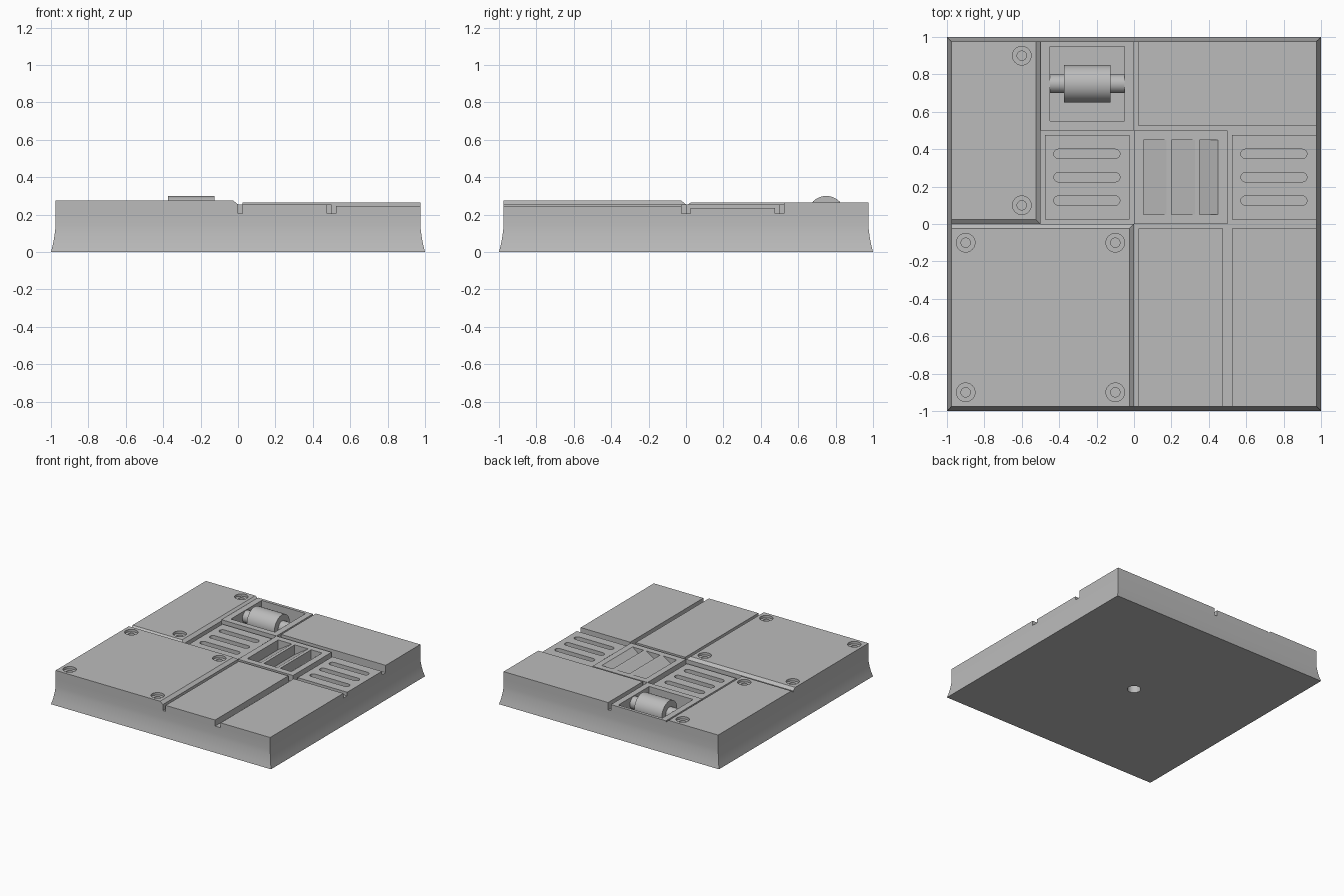
import bpy, bmesh, math
from mathutils import Matrix

if "Cube" in bpy.data.objects:
    bpy.data.objects.remove(bpy.data.objects["Cube"])

GREY = (0.5, 0.5, 0.5, 1)
grey = bpy.data.materials.new("plain_grey")
grey.use_nodes = True
grey.diffuse_color = GREY
grey.node_tree.nodes["Principled BSDF"].inputs["Base Color"].default_value = GREY

FLOOR = 0.205   # groove floor, top of the base
RIM = 0.975     # outer edge of the plates
solids, cutters = [], []


def add(name, bm, group):
    bmesh.ops.recalc_face_normals(bm, faces=bm.faces)
    mesh = bpy.data.meshes.new(name)
    bm.to_mesh(mesh)
    bm.free()
    mesh.materials.append(grey)
    ob = bpy.data.objects.new(name, mesh)
    bpy.context.collection.objects.link(ob)
    group.append(ob)
    return ob


def loft(name, rings, group=solids):
    """Closed solid through rings of points with equal counts."""
    bm = bmesh.new()
    loops = [[bm.verts.new(p) for p in ring] for ring in rings]
    for a, b in zip(loops, loops[1:]):
        for i in range(len(a)):
            j = (i + 1) % len(a)
            bm.faces.new((a[i], a[j], b[j], b[i]))
    bm.faces.new(loops[0])
    bm.faces.new(loops[-1])
    return add(name, bm, group)


def rect(x0, x1, y0, y1, z):
    return [(x0, y0, z), (x1, y0, z), (x1, y1, z), (x0, y1, z)]


def block(name, x0, x1, y0, y1, top, bottom=FLOOR, group=solids):
    return loft(name, [rect(x0, x1, y0, y1, bottom), rect(x0, x1, y0, y1, top)], group)


def cylinder(name, radius, depth, place, group, sides=32):
    bm = bmesh.new()
    bmesh.ops.create_cone(bm, cap_ends=True, segments=sides, radius1=radius,
                          radius2=radius, depth=depth, matrix=place)
    return add(name, bm, group)


def cut(cutter, *targets):
    cutter.hide_render = True
    for ob in targets:
        mod = ob.modifiers.new("cut", "BOOLEAN")
        mod.operation = "DIFFERENCE"
        mod.solver = "EXACT"
        mod.object = cutter


# Base with flared foot
foot = [(1, 0), (0.991, 0.035), (0.984, 0.07), (0.978, 0.11), (RIM, 0.145), (RIM, FLOOR)]
base = loft("base", [rect(-r, r, -r, r, z) for r, z in foot])
cut(cylinder("bottom_hole_cutter", 0.05, 0.2, Matrix.Translation((0, 0, 0)), cutters), base)

# Chamfered plates on the right side
C = 0.025
front_plate = loft("front_screw_plate", [
    rect(-RIM, 0, -RIM, 0, FLOOR), rect(-RIM, 0, -RIM, 0, 0.255),
    rect(-RIM, -C, -RIM, -C, 0.275)])
back_plate = loft("back_screw_plate", [
    rect(-RIM, -0.5, 0, RIM, FLOOR), rect(-RIM, -0.5, 0, RIM, 0.245),
    rect(-RIM, -0.5 - C, C, RIM, 0.265)])

# Plain panels
block("front_middle_panel", C, 0.475, -RIM, -C, 0.255)
block("front_left_panel", 0.525, RIM, -RIM, -C, 0.245)
block("back_left_panel", C, RIM, 0.525, RIM, 0.265)

# Counterbored screw holes
screws = [(x, y, 0.275, front_plate) for x in (-0.9, -0.1) for y in (-0.9, -0.1)]
screws += [(-0.6, y, 0.265, back_plate) for y in (0.1, 0.9)]
for x, y, top, plate in screws:
    for radius, deep in ((0.05, 0.02), (0.025, 0.045)):
        spot = Matrix.Translation((x, y, top))
        cut(cylinder("screw_cutter", radius, 2 * deep, spot, cutters, 24), plate)


# Vent plates with rounded slots
def slot(x0, x1, y, r=0.025, steps=8):
    outline = []
    for cx, start in ((x1 - r, -90), (x0 + r, 90)):
        for i in range(steps + 1):
            a = math.radians(start + 180 * i / steps)
            outline.append((cx + r * math.cos(a), y + r * math.sin(a)))
    return loft("slot_cutter", [[(px, py, z) for px, py in outline] for z in (0.18, 0.3)], cutters)


for side, x0, x1 in (("right", -0.475, -C), ("left", 0.525, RIM)):
    vent = block(side + "_vent_plate", x0, x1, C, 0.475, 0.235)
    for y in (0.125, 0.25, 0.375):
        cut(slot(x0 + 0.046, x1 - 0.05, y), vent, base)

# Louvre frame with sloping slats
louvre = block("louvre_frame", 0, 0.5, 0, 0.5, 0.255)
cut(block("louvre_cutter", 0.05, 0.45, 0.05, 0.45, 0.3, 0.17, cutters), louvre, base)
for x, run, flat in ((0.05, 0.125, 0.025), (0.2, 0.125, 0.025), (0.35, 0.1, 0)):
    shape = [(x, 0.165), (x + run + flat, 0.165), (x + run + flat, 0.255)]
    if flat:
        shape.append((x + run, 0.255))
    shape.append((x, 0.175))
    loft("louvre_slat", [[(px, y, z) for px, z in shape] for y in (0.05, 0.45)])

# Roller housing, axle and drum
housing = block("roller_housing", -0.5, 0, 0.5, RIM, 0.255)
cut(block("roller_cutter", -0.45, -0.05, 0.55, 0.95, 0.3, 0.1, cutters), housing, base)
lying = Matrix.Translation((-0.25, 0.75, 0.2)) @ Matrix.Rotation(math.pi / 2, 4, "Y")
cylinder("roller_axle", 0.05, 0.4, lying, solids)
cylinder("roller_drum", 0.1, 0.25, lying, solids, 48)

# Bake the cuts, remove the cutters, smooth the round parts
deps = bpy.context.evaluated_depsgraph_get()
baked = [bpy.data.meshes.new_from_object(ob.evaluated_get(deps)) for ob in solids]
for ob, mesh in zip(solids, baked):
    ob.modifiers.clear()
    ob.data = mesh
for ob in cutters:
    bpy.data.objects.remove(ob)
bpy.ops.object.select_all(action="DESELECT")
for ob in solids:
    ob.select_set(True)
bpy.context.view_layer.objects.active = base
bpy.ops.object.shade_smooth_by_angle(angle=math.radians(25))
